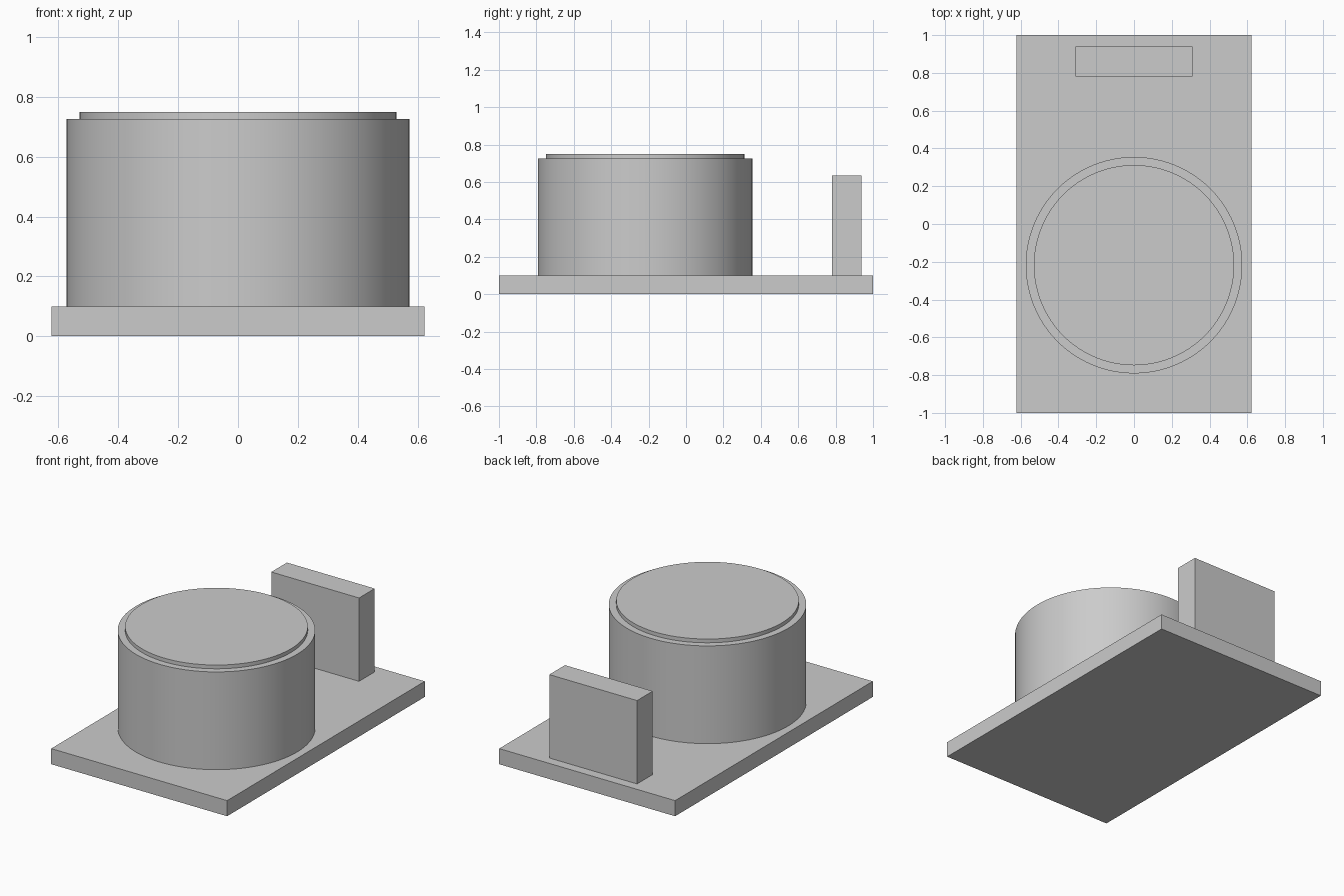
import bpy
import math

cube = bpy.data.objects.get("Cube")
if cube:
    bpy.data.objects.remove(cube, do_unlink=True)

GREY = (0.6, 0.6, 0.6, 1.0)
grey = bpy.data.materials.new("plain_grey")
grey.use_nodes = True
grey.diffuse_color = GREY
grey.node_tree.nodes["Principled BSDF"].inputs["Base Color"].default_value = GREY


def finish(name):
    obj = bpy.context.object
    obj.name = name
    obj.data.materials.append(grey)
    return obj


def box(name, size, y, bottom):
    bpy.ops.mesh.primitive_cube_add(size=1, location=(0, y, bottom + size[2] / 2))
    obj = finish(name)
    obj.scale = size
    bpy.ops.object.transform_apply(location=False, rotation=False, scale=True)


def drum(name, radius, y, bottom, top):
    bpy.ops.mesh.primitive_cylinder_add(
        vertices=96, radius=radius, depth=top - bottom,
        location=(0, y, (bottom + top) / 2))
    finish(name)
    bpy.ops.object.shade_smooth_by_angle(angle=math.radians(30))


BASE_TOP = 0.1
DRUM_Y = -0.218
DRUM_TOP = 0.726

# Flat base plate
box("base_plate", (1.246, 2.0, BASE_TOP), 0, 0)
# Large round body and the thin raised disc on its top
drum("round_body", 0.573, DRUM_Y, BASE_TOP, DRUM_TOP)
drum("top_disc", 0.53, DRUM_Y, DRUM_TOP, 0.75)
# Upright block at the back
box("back_block", (0.622, 0.158, 0.534), 0.86, BASE_TOP)
